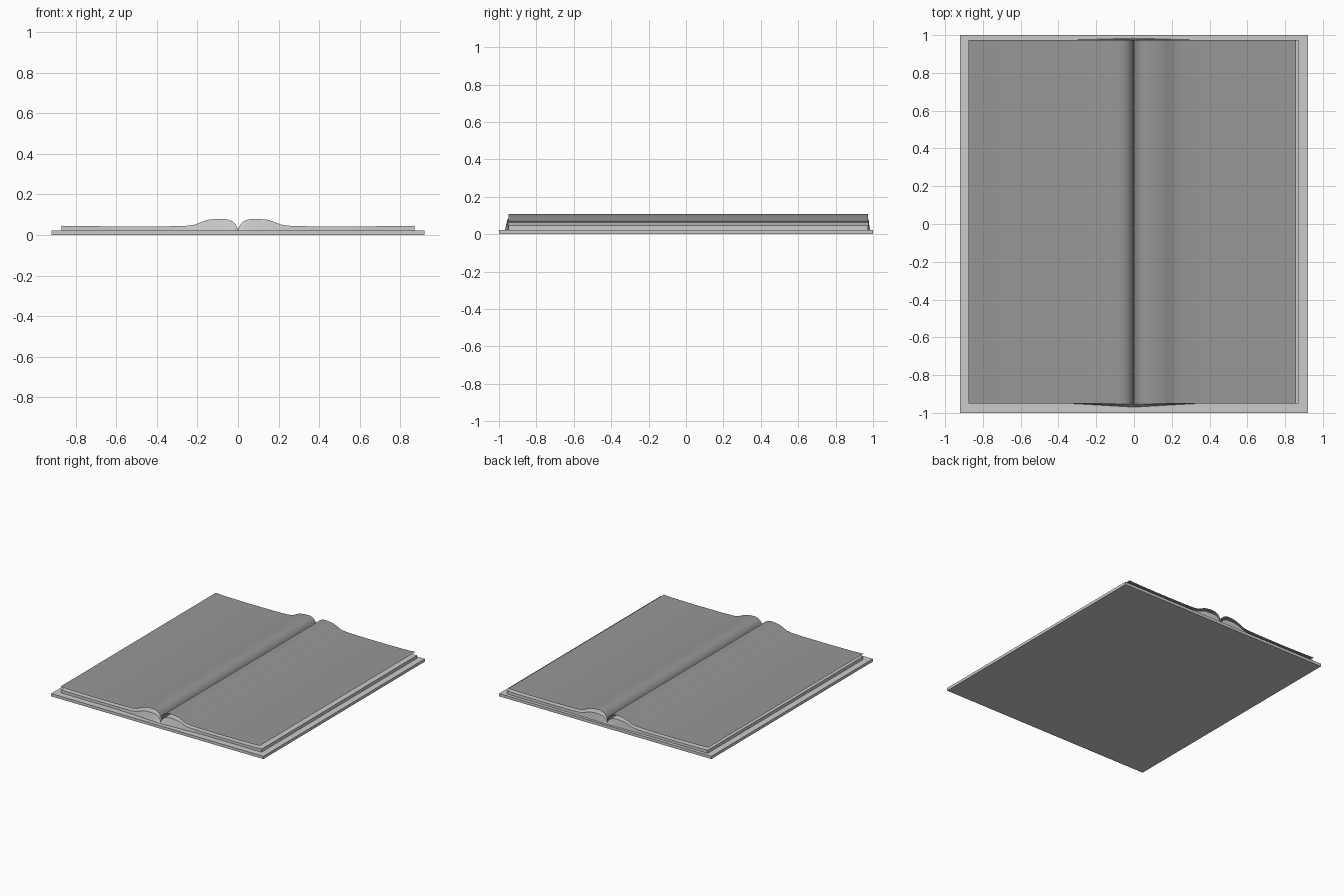
import bpy, bmesh, math

if "Cube" in bpy.data.objects:
    bpy.data.objects.remove(bpy.data.objects["Cube"])

FRONT, BACK = -0.95, 0.974

# Darker grey for the top pages
page_grey = bpy.data.materials.new("page_grey")
page_grey.diffuse_color = (0.31, 0.31, 0.31, 1)
page_grey.use_nodes = True
page_grey.node_tree.nodes["Principled BSDF"].inputs["Base Color"].default_value = page_grey.diffuse_color


def finish(name, bm, smooth=False):
    me = bpy.data.meshes.new(name)
    bm.to_mesh(me)
    bm.free()
    ob = bpy.data.objects.new(name, me)
    bpy.context.collection.objects.link(ob)
    if smooth:
        bpy.ops.object.select_all(action='DESELECT')
        ob.select_set(True)
        bpy.context.view_layer.objects.active = ob
        bpy.ops.object.shade_smooth_by_angle(angle=math.radians(40))
    return ob


def box(name, x0, x1, y0, y1, z0, z1):
    bm = bmesh.new()
    bmesh.ops.create_cube(bm, size=1)
    for v in bm.verts:
        v.co.x = x0 if v.co.x < 0 else x1
        v.co.y = y0 if v.co.y < 0 else y1
        v.co.z = z0 if v.co.z < 0 else z1
    return finish(name, bm)


def bulge(x, amount):
    return amount * max(0, 1 - abs(x) / 0.34)


def page_block(name, half, z0):
    # Both halves of the opened block, flaring slightly at the spine
    prof = [(-x, z) for x, z in reversed(half[1:])] + half
    bm = bmesh.new()
    rings = []
    for x, z in prof:
        rings.append([bm.verts.new(c) for c in (
            (x, FRONT - bulge(x, 0.02), z0), (x, FRONT - bulge(x, 0.006), z),
            (x, BACK + bulge(x, 0.003), z), (x, BACK + bulge(x, 0.01), z0))])
    for a, b in zip(rings, rings[1:]):
        for i in range(4):
            j = (i + 1) % 4
            bm.faces.new((a[i], a[j], b[j], b[i]))
    bm.faces.new(rings[0])
    bm.faces.new(rings[-1])
    bmesh.ops.recalc_face_normals(bm, faces=bm.faces)
    return finish(name, bm, True)


def loose_page(name, half, side, edge):
    # Single paper-thin sheet
    bm = bmesh.new()
    cols = []
    for x, z in half:
        x = side * min(x, edge)
        cols.append([bm.verts.new((x, y, z)) for y in (FRONT, BACK)])
    for a, b in zip(cols, cols[1:]):
        f = (a[0], b[0], b[1], a[1])
        bm.faces.new(f if side > 0 else f[::-1])
    ob = finish(name, bm, True)
    ob.data.materials.append(page_grey)
    return ob


# Cover board
box("cover", -0.92, 0.92, -1.0, 1.0, 0.0, 0.022)

# Page block with the rounded swell beside the gutter
block = [(0, 0.028), (0.01, 0.05), (0.025, 0.066), (0.05, 0.077), (0.08, 0.08),
         (0.12, 0.078), (0.15, 0.075), (0.18, 0.065), (0.21, 0.052),
         (0.25, 0.046), (0.35, 0.043), (0.60, 0.043), (0.80, 0.044), (0.87, 0.046)]
page_block("page_block", block, 0.021)

# Top pages resting just above the block
sheet = [(0, 0.045), (0.007, 0.07), (0.018, 0.086), (0.035, 0.101), (0.06, 0.109),
         (0.09, 0.109), (0.12, 0.106), (0.15, 0.100), (0.18, 0.087), (0.21, 0.072),
         (0.25, 0.066), (0.35, 0.063), (0.60, 0.062), (0.80, 0.065), (0.875, 0.069)]
loose_page("left_page", sheet, -1, 0.875)
loose_page("right_page", sheet, 1, 0.857)
